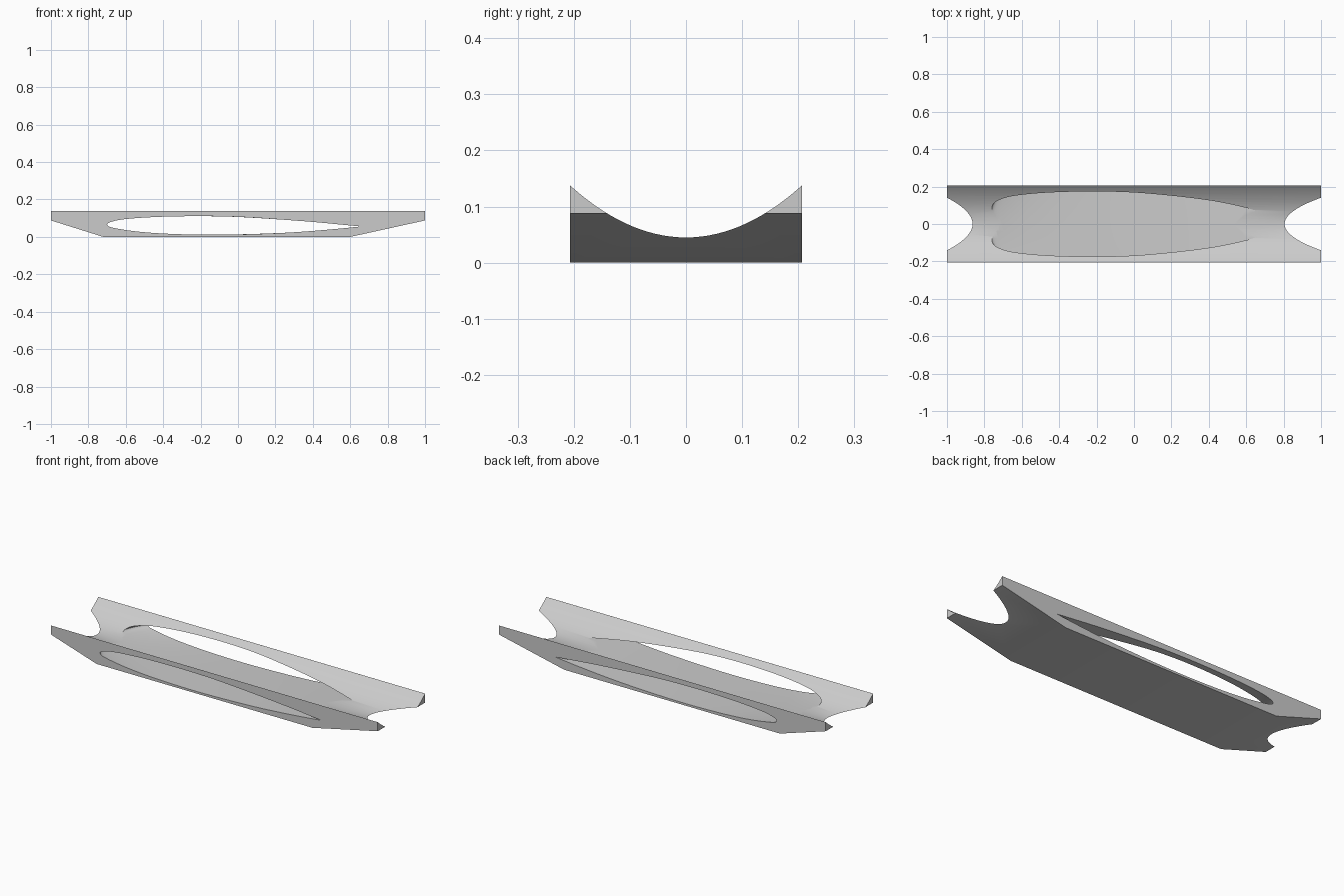
import bpy, bmesh

HALF = 0.207            # half width of the block
TOP, VALLEY = 0.138, 0.045

if "Cube" in bpy.data.objects:
    bpy.data.objects.remove(bpy.data.objects["Cube"], do_unlink=True)

grey = bpy.data.materials.new("light grey")
grey.use_nodes = True
grey.diffuse_color = (0.6, 0.6, 0.6, 1)
grey.node_tree.nodes["Principled BSDF"].inputs["Base Color"].default_value = (0.6, 0.6, 0.6, 1)


def loft(name, sections):
    """Solid skinned through a list of closed sections with equal point counts."""
    bm = bmesh.new()
    rings = [[bm.verts.new(p) for p in s] for s in sections]
    n = len(rings[0])
    for a, b in zip(rings, rings[1:]):
        for i in range(n):
            j = (i + 1) % n
            bm.faces.new((a[i], a[j], b[j], b[i]))
    bm.faces.new(rings[0])
    bm.faces.new(rings[-1])
    bmesh.ops.recalc_face_normals(bm, faces=bm.faces)
    mesh = bpy.data.meshes.new(name)
    bm.to_mesh(mesh)
    bm.free()
    mesh.materials.append(grey)
    obj = bpy.data.objects.new(name, mesh)
    bpy.context.collection.objects.link(obj)
    return obj


def carve(target, cutter):
    cutter.hide_render = True
    mod = target.modifiers.new("carve", 'BOOLEAN')
    mod.operation, mod.solver, mod.object = 'DIFFERENCE', 'EXACT', cutter
    bpy.context.view_layer.objects.active = target
    bpy.ops.object.modifier_apply(modifier=mod.name)
    bpy.data.objects.remove(cutter, do_unlink=True)


# Block with sloping undersides at both ends
side = [(-0.72, 0), (0.6, 0), (1, 0.088), (1, TOP), (-1, TOP), (-1, 0.088)]
block = loft("cradle_block", [[(x, y, z) for x, z in side] for y in (-HALF, HALF)])

# Parabolic trough along the top
STEPS = 32
ys = [HALF * 1.05 * (2 * i / STEPS - 1) for i in range(STEPS + 1)]
arc = [(y, VALLEY + (TOP - VALLEY) * (y / HALF) ** 2) for y in ys]
arc += [(ys[-1], 0.3), (ys[0], 0.3)]
trough = loft("trough_cutter", [[(x, y, z) for y, z in arc] for x in (-1.2, 1.2)])
carve(block, trough)

# Wing-shaped opening across the block, its nose longest in the middle
upper = [(-0.70, 0.065), (-0.69, 0.076), (-0.64, 0.09), (-0.55, 0.1), (-0.4, 0.108),
         (-0.2, 0.111), (0, 0.107), (0.2, 0.095), (0.4, 0.08), (0.55, 0.066), (0.655, 0.056)]
lower = [(0.6, 0.05), (0.45, 0.036), (0.25, 0.022), (0, 0.013), (-0.2, 0.012),
         (-0.4, 0.018), (-0.55, 0.03), (-0.65, 0.045), (-0.69, 0.055)]


def refine(pts, rounds=2):
    """Smooth an open point list by inserting cubic midpoints."""
    for _ in range(rounds):
        out = []
        for i in range(len(pts) - 1):
            a, b = pts[i], pts[i + 1]
            p, q = pts[max(i - 1, 0)], pts[min(i + 2, len(pts) - 1)]
            mid = tuple((9 * (a[k] + b[k]) - p[k] - q[k]) / 16 for k in (0, 1))
            out += [a, mid]
        pts = out + [pts[-1]]
    return pts


wing = refine(upper)[:-1] + refine([upper[-1]] + lower + [upper[0]])[:-1]


def wing_section(y):
    bulge = 0.075 * (1 - (y / HALF) ** 2)
    return [(x - bulge * max(0, (0.3 - x)), y, z) for x, z in wing]


opening = loft("opening_cutter", [wing_section(0.23 * (i / 6 - 1)) for i in range(13)])
carve(block, opening)

# Smooth curved surfaces, crisp edges
bpy.ops.object.select_all(action='DESELECT')
block.select_set(True)
bpy.context.view_layer.objects.active = block
bpy.ops.object.shade_smooth_by_angle(angle=0.5)
